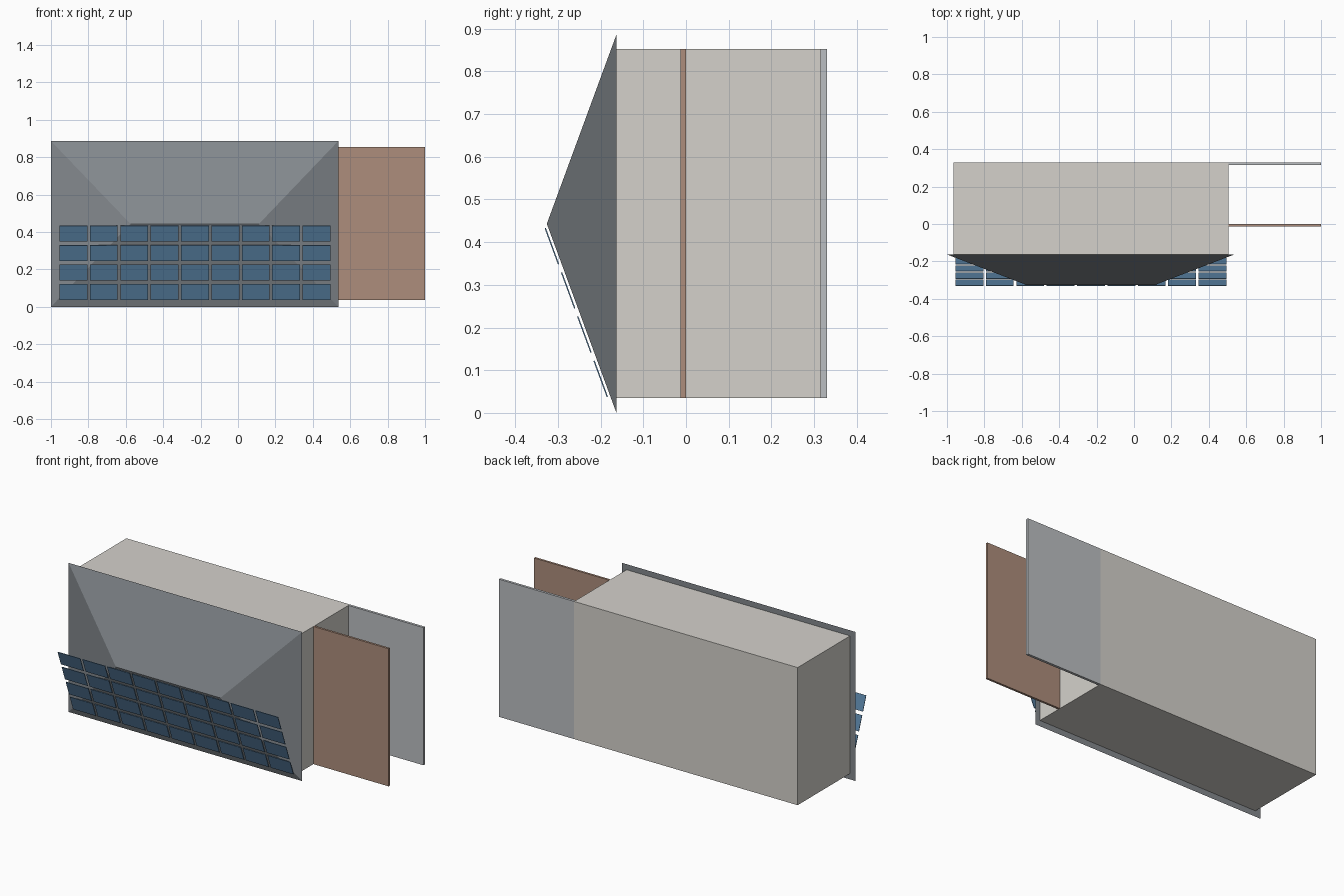
import bpy, bmesh, math
from mathutils import Vector, Matrix

if "Cube" in bpy.data.objects:
    bpy.data.objects.remove(bpy.data.objects["Cube"])


def material(name, rgb):
    m = bpy.data.materials.new(name)
    m.diffuse_color = (*rgb, 1)
    m.use_nodes = True
    m.node_tree.nodes["Principled BSDF"].inputs["Base Color"].default_value = m.diffuse_color
    return m


def finish(name, bm, mat):
    bmesh.ops.recalc_face_normals(bm, faces=bm.faces)
    me = bpy.data.meshes.new(name)
    bm.to_mesh(me)
    bm.free()
    me.materials.append(mat)
    ob = bpy.data.objects.new(name, me)
    bpy.context.collection.objects.link(ob)
    return ob


def box(name, lo, hi, mat):
    lo, hi = Vector(lo), Vector(hi)
    bm = bmesh.new()
    bmesh.ops.create_cube(bm, size=1, matrix=Matrix.Translation((lo + hi) / 2)
                          @ Matrix.Diagonal((*(hi - lo), 1)))
    return finish(name, bm, mat)


wall = material("wall", (0.66, 0.64, 0.60))
slab = material("concrete", (0.50, 0.52, 0.54))
wood = material("wood", (0.42, 0.27, 0.20))
slate = material("slate", (0.23, 0.25, 0.27))
blue = material("solar_blue", (0.10, 0.22, 0.37))

# House lies on its side: its "up" is -y
Z0, Z1 = 0.035, 0.853
box("house_walls", (-0.965, -0.163, Z0), (0.505, 0.33, Z1), wall)
box("patio_slab", (0.505, 0.315, Z0), (1.0, 0.33, Z1), slab)
box("patio_canopy", (0.505, -0.013, Z0), (1.0, 0.0, Z1), wood)

# Hip roof with overhanging eaves
EAVE, RIDGE, TOP = -0.163, -0.326, 0.886
MID = TOP / 2
bm = bmesh.new()
a, b, c, d, r0, r1 = [bm.verts.new(p) for p in (
    (-1, EAVE, 0), (0.536, EAVE, 0), (0.536, EAVE, TOP), (-1, EAVE, TOP),
    (-0.575, RIDGE, MID), (0.112, RIDGE, MID))]
for f in ((a, b, c, d), (a, b, r1, r0), (c, d, r0, r1), (b, c, r1), (d, a, r0)):
    bm.faces.new(f)
finish("hip_roof", bm, slate)

# Solar panels: 9 x 4 grid floating parallel to the lower slope
slope = (RIDGE - EAVE) / MID
tilt = Matrix.Rotation(-math.atan(slope), 4, 'X')
bm = bmesh.new()
for row in range(4):
    z = 0.080 + row * 0.1035
    for col in range(9):
        x = -0.880 + col * 0.1625
        y = EAVE + slope * z - 0.0075
        bmesh.ops.create_cube(bm, size=1, matrix=Matrix.Translation((x, y, z)) @ tilt
                              @ Matrix.Diagonal((0.149, 0.003, 0.090, 1)))
finish("solar_panels", bm, blue)
